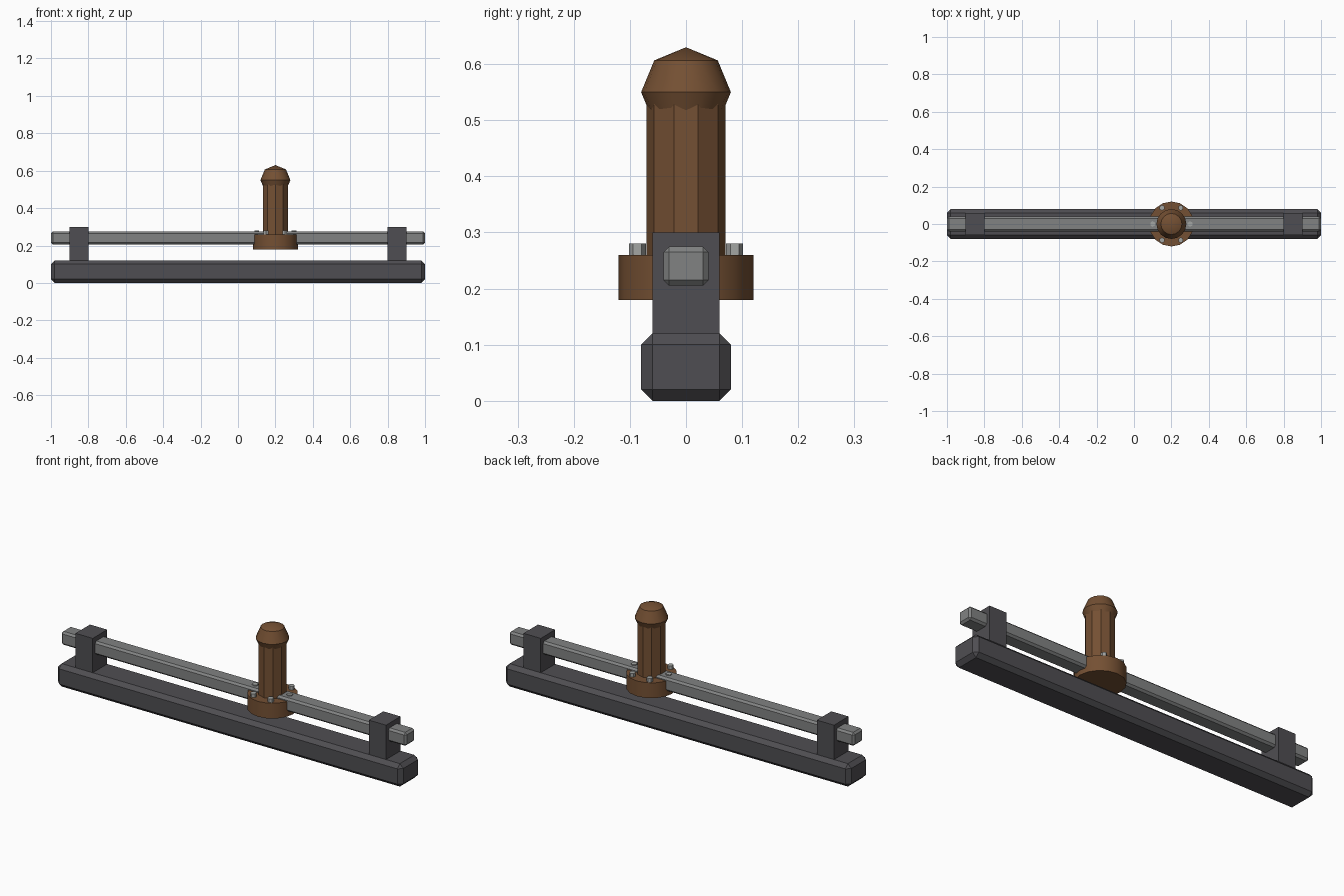
import bpy, bmesh, math
from mathutils import Matrix

if "Cube" in bpy.data.objects:
    bpy.data.objects.remove(bpy.data.objects["Cube"])


def material(name, rgb):
    m = bpy.data.materials.new(name)
    m.diffuse_color = (*rgb, 1)
    m.use_nodes = True
    m.node_tree.nodes["Principled BSDF"].inputs["Base Color"].default_value = m.diffuse_color
    return m


IRON = material("dark_iron", (0.078, 0.076, 0.084))
STEEL = material("steel_grey", (0.22, 0.225, 0.225))
BOLT = material("bright_steel", (0.37, 0.38, 0.37))
WOOD = material("brown_wood", (0.175, 0.08, 0.033))


def finish(name, bm, mat, smooth=False):
    me = bpy.data.meshes.new(name)
    bm.to_mesh(me)
    bm.free()
    me.materials.append(mat)
    ob = bpy.data.objects.new(name, me)
    bpy.context.collection.objects.link(ob)
    if smooth:
        bpy.ops.object.select_all(action='DESELECT')
        ob.select_set(True)
        bpy.context.view_layer.objects.active = ob
        bpy.ops.object.shade_smooth_by_angle(angle=math.radians(31))
    return ob


def box(name, lo, hi, mat, chamfer=0):
    bm = bmesh.new()
    bmesh.ops.create_cube(bm, size=1)
    for v in bm.verts:
        v.co = [(a + b) / 2 + c * (b - a) for a, b, c in zip(lo, hi, v.co)]
    if chamfer:
        bmesh.ops.bevel(bm, geom=bm.edges[:], offset=chamfer, segments=1,
                        profile=0.5, affect='EDGES')
    return finish(name, bm, mat)


def cylinder(name, x, y, z0, z1, r, sides, mat, smooth=False):
    bm = bmesh.new()
    bmesh.ops.create_cone(bm, cap_ends=True, segments=sides, radius1=r, radius2=r,
                          depth=z1 - z0,
                          matrix=Matrix.Translation((x, y, (z0 + z1) / 2)))
    # put a vertex on the y axis
    bmesh.ops.rotate(bm, verts=bm.verts[:], cent=(x, y, 0),
                     matrix=Matrix.Rotation(math.atan2(
                         -(bm.verts[:][0].co.x - x), bm.verts[:][0].co.y - y) * -1, 3, 'Z'))
    return finish(name, bm, mat, smooth)


# base beam, rail and the two posts holding it
box("base", (-1, -0.08, 0), (1, 0.08, 0.12), IRON, 0.02)
box("rail", (-1, -0.04, 0.205), (1, 0.04, 0.275), STEEL, 0.01)
for side, x in (("left", -0.85), ("right", 0.85)):
    box(side + "_post", (x - 0.05, -0.06, 0.11), (x + 0.05, 0.06, 0.30), IRON)

# handle: flange, ten-sided grip and rounded knob
HX = 0.2
cylinder("handle_flange", HX, 0, 0.18, 0.26, 0.12, 16, WOOD, True)
cylinder("handle_grip", HX, 0, 0.25, 0.55, 0.07, 10, WOOD, True)
bm = bmesh.new()
bmesh.ops.create_uvsphere(bm, u_segments=16, v_segments=4, radius=0.08,
                          matrix=Matrix.Translation((HX, 0, 0.55)))
finish("handle_knob", bm, WOOD, True)

# ring of six hexagonal bolts
for i in range(6):
    a = math.radians(60 * i)
    cylinder(f"bolt_{i + 1}", HX + 0.1 * math.cos(a), 0.1 * math.sin(a),
             0.25, 0.28, 0.015, 6, BOLT)
